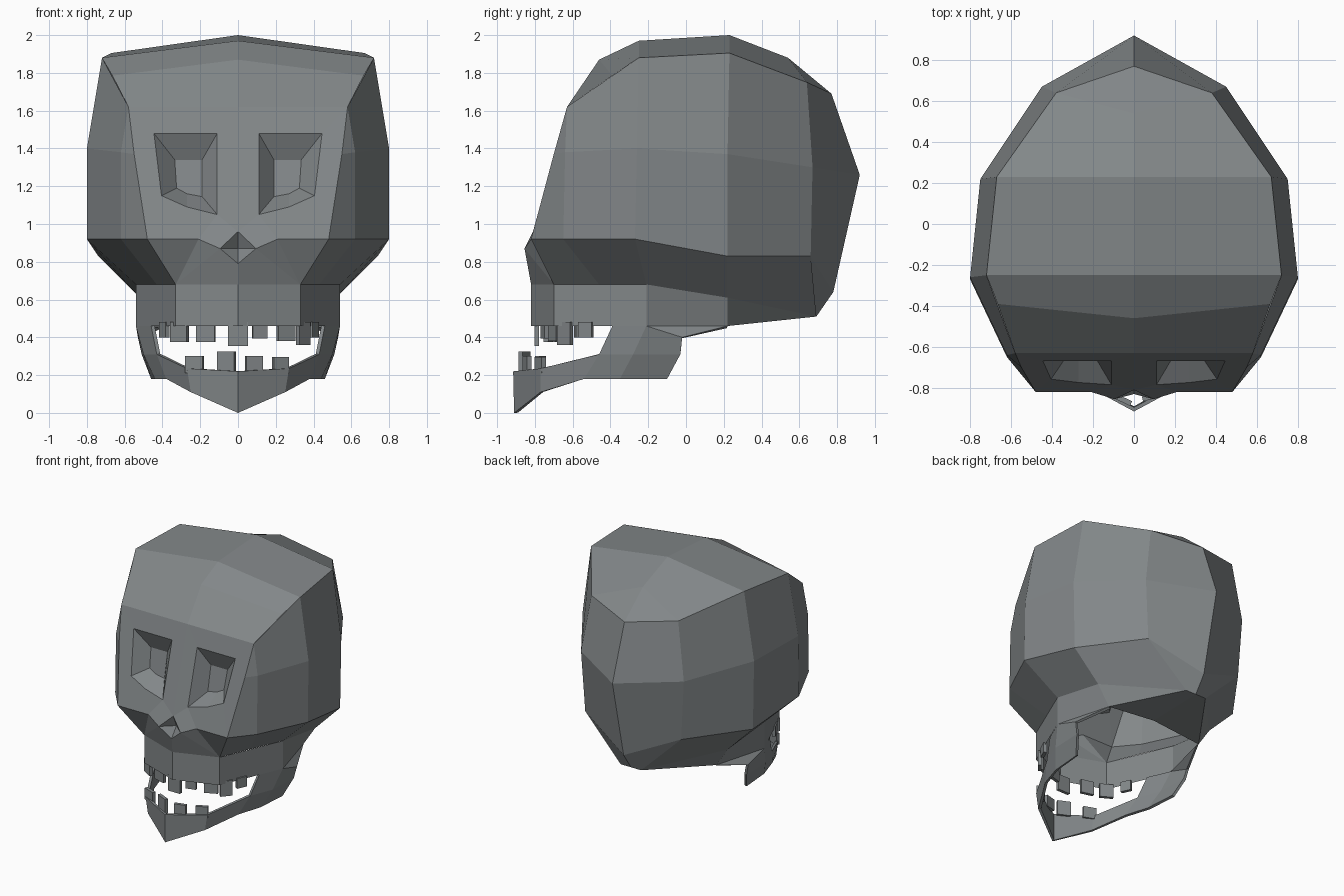
import bpy, bmesh, math
from mathutils import Vector, Matrix

if "Cube" in bpy.data.objects:
    bpy.data.objects.remove(bpy.data.objects["Cube"])

bone = bpy.data.materials.new("grey_bone")
bone.diffuse_color = (0.225, 0.243, 0.25, 1)
bone.use_nodes = True
bone.node_tree.nodes["Principled BSDF"].inputs["Base Color"].default_value = bone.diffuse_color


def build(name, faces, center, mirror=True, thick=0):
    """Mesh from polygons of points; half models are mirrored over x = 0."""
    bm = bmesh.new()
    for pts in faces:
        uniq = []
        for p in pts:
            if p not in uniq:
                uniq.append(p)
        if len(uniq) > 2:
            bm.faces.new([bm.verts.new(p) for p in uniq])
    bmesh.ops.remove_doubles(bm, verts=bm.verts, dist=0.001)
    bm.normal_update()
    for f in bm.faces:                       # normals point away from the centre
        if f.normal.dot(f.calc_center_median() - Vector(center)) < 0:
            f.normal_flip()
    me = bpy.data.meshes.new(name)
    bm.to_mesh(me)
    bm.free()
    ob = bpy.data.objects.new(name, me)
    bpy.context.collection.objects.link(ob)
    me.materials.append(bone)
    if mirror:
        m = ob.modifiers.new("mirror", 'MIRROR')
        m.use_clip = True
    if thick:
        s = ob.modifiers.new("thickness", 'SOLIDIFY')
        s.thickness = thick
        s.offset = -1
    return ob


def strip(a, b):
    return [(a[i], a[i + 1], b[i + 1], b[i]) for i in range(len(a) - 1)]


# braincase: rows of points running from face corner round to the back
brow, temple, side, rear, back = ((.58, -.63, 1.62), (.72, -.25, 1.88), (.67, .23, 1.905),
                                  (.38, .64, 1.75), (0, .77, 1.69))
top = [brow, brow, temple, side, rear, back]
mid = [(.55, -.70, 1.37), (.62, -.64, 1.38), (.80, -.26, 1.40),
       (.75, .22, 1.37), (.45, .67, 1.30), (0, .92, 1.26)]
low = [(.48, -.82, .92), (.62, -.65, .92), (.80, -.27, .92),
       (.74, .22, .83), (.42, .66, .83), (0, .78, .64)]
under = [(.33, -.70, .68), (.43, -.46, .68), (.54, -.21, .68),
         (.52, .22, .61), (.09, .69, .51), (0, .69, .51)]
crown = [(0, -.63, 1.62), (0, -.46, 1.87), (0, -.25, 1.97), (0, .23, 2.0),
         (0, .54, 1.88), back]
crown_side = [brow, (.665, -.39, 1.785), temple, side, rear, back]
base_corner = (.42, .22, .46)
base = [(base_corner, (0, .22, .50), under[5], under[4]),
        (under[3], under[4], base_corner)]
build("braincase", strip(top, mid) + strip(mid, low) + strip(low, under)
      + strip(crown, crown_side) + base, (0, 0, 1.1))


# face plate with recessed eye sockets and nose
def on_face(x, z):
    return (x, -.63 - (1.62 - z) * .271, z)


eye = [on_face(x, z) for x, z in ((.11, 1.48), (.445, 1.48), (.405, 1.15), (.27, 1.09), (.11, 1.05))]
pit = [(x, -.61 - (1.34 - z) * .2, z) for x, z in
       ((.19, 1.34), (.335, 1.34), (.325, 1.19), (.27, 1.16), (.19, 1.145))]
nose_top, nose_side, nose_low = (0, -.81, .96), (.095, -.855, .87), (0, -.83, .79)
nose_pit, cheek = (0, -.77, .87), (.21, -.82, .92)
face = [(crown[0], brow, eye[1], eye[0]),
        (brow, mid[0], low[0], eye[2], eye[1]),
        (low[0], cheek, eye[3], eye[2]),
        (cheek, eye[4], eye[3]),
        (crown[0], eye[0], eye[4], nose_top),
        (nose_top, eye[4], cheek, nose_side),
        (low[0], cheek, under[0]),
        (cheek, nose_side, under[0]),
        (nose_side, nose_low, (0, -.82, .68), under[0])]
face += strip(eye + eye[:1], pit + pit[:1]) + [tuple(pit)]
face += [(nose_top, nose_side, nose_pit), (nose_side, nose_low, nose_pit)]
build("face", face, (0, 0, 1.1))

# upper jaw band
upper = [(0, -.82, .68), under[0], under[2], under[3]]
lower = [(0, -.82, .46), (.33, -.70, .46), (.54, -.21, .46), base_corner]
build("upper_jaw", strip(upper, lower), (0, -.2, .57))

# lower jaw: chin band rising into the hinge plates
rim = [(0, -.915, .22), (.27, -.77, .235), (.43, -.46, .31), (.46, -.39, .46)]
edge = [(0, -.91, 0), (.25, -.77, .11), (.38, -.54, .18)]
hinge = [(.54, -.21, .46), (.50, -.28, .31), (.44, -.35, .18)]
heel = [(.53, -.02, .40), (.51, -.03, .31), (.46, -.10, .18)]
jaw = strip(rim[:3], edge) + strip(hinge, heel)
jaw += [(rim[2], rim[3], hinge[0], hinge[1]), (rim[2], hinge[1], hinge[2], edge[2]),
        (hinge[0], base_corner, heel[0])]
build("lower_jaw", jaw, (0, -.2, .3), thick=.02)


# teeth: small thin blocks set along each jaw
def tooth(name, x, y, z0, z1, width, turn):
    bm = bmesh.new()
    bmesh.ops.create_cube(bm, size=1, matrix=Matrix.Translation((x, y, (z0 + z1) / 2))
                          @ Matrix.Rotation(math.radians(turn), 4, 'Z')
                          @ Matrix.Diagonal((width, .025, z1 - z0, 1)))
    me = bpy.data.meshes.new(name)
    bm.to_mesh(me)
    bm.free()
    me.materials.append(bone)
    bpy.context.collection.objects.link(bpy.data.objects.new(name, me))


for x, z, w, turn in ((0, .355, .105, 0), (-.17, .375, .10, -15), (-.31, .375, .10, -30),
                      (-.39, .40, .08, -65), (.115, .395, .08, 15), (.255, .38, .10, 25),
                      (.345, .36, .09, 50), (.40, .40, .08, 65)):
    y = -.79 + .36 * min(abs(x), .33) + 2.0 * max(abs(x) - .33, 0)
    tooth("upper_tooth", x, y, z, .48, w, turn)
for x, z, w, turn in ((-.23, .30, .10, -20), (-.06, .325, .10, -25), (.085, .30, .09, 15),
                      (.225, .295, .09, 25)):
    tooth("lower_tooth", x, -.885 + .5 * abs(x), .21, z, w, turn)
